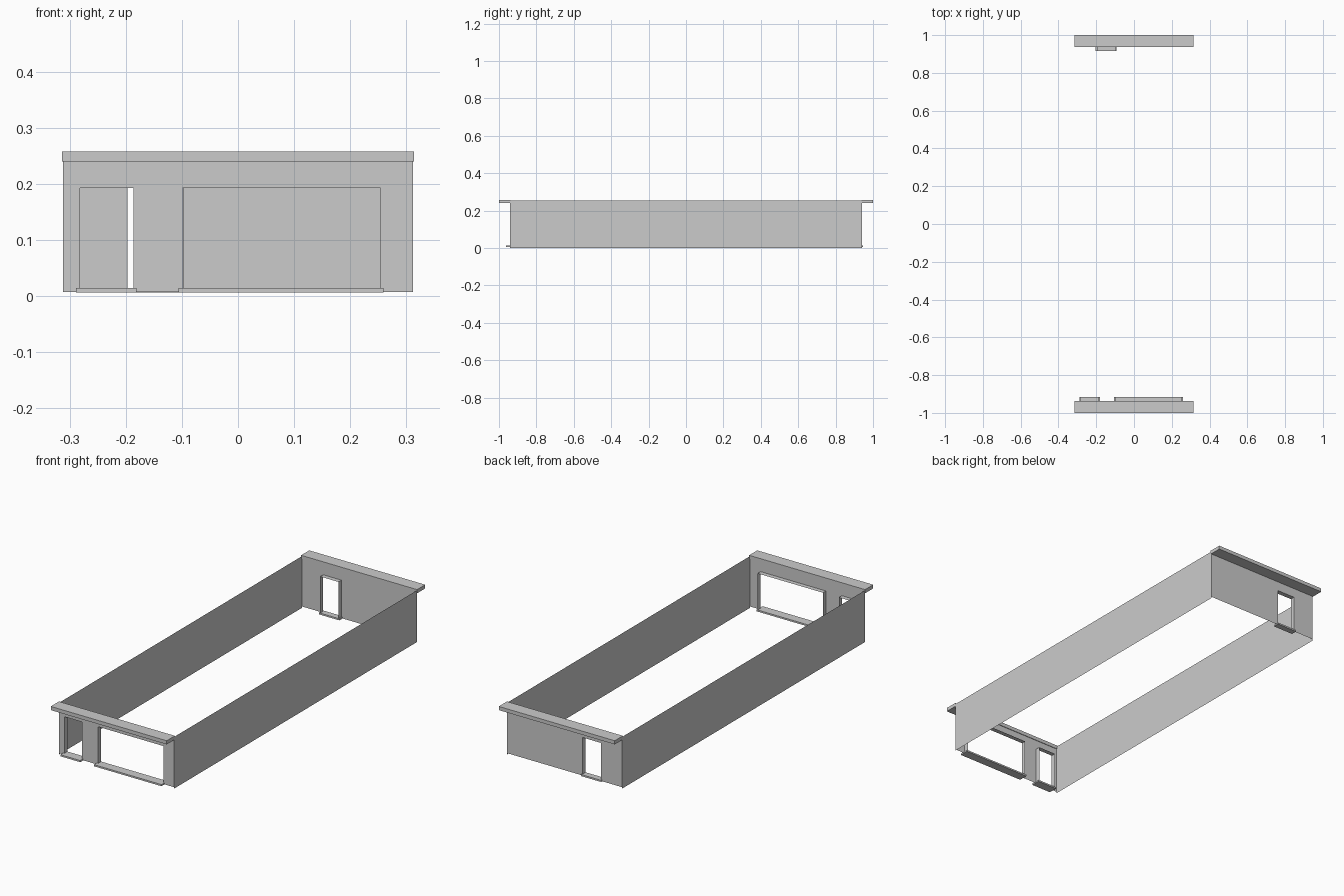
import bpy
import bmesh

cube = bpy.data.objects.get("Cube")
if cube:
    bpy.data.objects.remove(cube, do_unlink=True)

grey = bpy.data.materials.new("plain grey")
grey.use_nodes = True
GREY = (0.6, 0.6, 0.6, 1)
grey.diffuse_color = GREY
grey.node_tree.nodes["Principled BSDF"].inputs["Base Color"].default_value = GREY

HALF_X, WALL_Y = 0.312, 0.94
BASE, TOP = 0.007, 0.253
HEAD = 0.193          # top of the openings
INNER = 0.917         # inner edge of the reveals


def finish(name, bm):
    bmesh.ops.remove_doubles(bm, verts=bm.verts, dist=1e-5)
    mesh = bpy.data.meshes.new(name)
    bm.to_mesh(mesh)
    bm.free()
    mesh.materials.append(grey)
    obj = bpy.data.objects.new(name, mesh)
    bpy.context.collection.objects.link(obj)
    return obj


def quad(bm, *points):
    bm.faces.new([bm.verts.new(p) for p in points])


def box(name, x0, x1, y0, y1, z0, z1):
    bm = bmesh.new()
    bmesh.ops.create_cube(bm, size=1)
    for v in bm.verts:
        v.co = ((x0 + x1) / 2 + v.co.x * (x1 - x0),
                (y0 + y1) / 2 + v.co.y * (y1 - y0),
                (z0 + z1) / 2 + v.co.z * (z1 - z0))
    return finish(name, bm)


def end_wall(name, side, openings, sill_out):
    """Thin end wall with openings, reveals, sills and an eave; side is -1 front, 1 back."""
    y, inner = side * WALL_Y, side * INNER

    # wall sheet, split at the openings
    bm = bmesh.new()

    def panel(x0, x1, z0, z1):
        corners = [(x0, y, z0), (x1, y, z0), (x1, y, z1), (x0, y, z1)]
        quad(bm, *(corners if side < 0 else corners[::-1]))

    cuts = [-HALF_X] + [x for o in openings for x in o] + [HALF_X]
    for i, (a, b) in enumerate(zip(cuts, cuts[1:])):
        panel(a, b, HEAD, TOP)
        if i % 2 == 0:
            panel(a, b, BASE, HEAD)
    finish(name + "_wall", bm)

    for i, (a, b) in enumerate(openings):
        # jambs and head lining the opening
        bm = bmesh.new()
        path = [(a, BASE), (a, HEAD), (b, HEAD), (b, BASE)]
        for (xa, za), (xb, zb) in zip(path, path[1:]):
            loop = [(xa, y, za), (xb, y, zb), (xb, inner, zb), (xa, inner, za)]
            quad(bm, *(loop if side < 0 else loop[::-1]))
        finish(f"{name}_reveal_{i + 1}", bm)

        # sill running through the opening
        y0, y1 = sorted((side * sill_out, inner))
        box(f"{name}_sill_{i + 1}", a - 0.007, b + 0.005, y0, y1, 0.006, 0.014)

    # projecting eave
    y0, y1 = sorted((side, side * 0.937))
    box(name + "_eave", -0.314, 0.314, y0, y1, 0.24, 0.258)


end_wall("front", -1, [(-0.282, -0.186), (-0.099, 0.254)], 0.962)
end_wall("back", 1, [(-0.197, -0.098)], 0.947)

# long side walls
for name, s in (("left_wall", 1), ("right_wall", -1)):
    bm = bmesh.new()
    x = s * HALF_X
    quad(bm, (x, -s * WALL_Y, 0), (x, s * WALL_Y, 0),
         (x, s * WALL_Y, TOP), (x, -s * WALL_Y, TOP))
    finish(name, bm)
